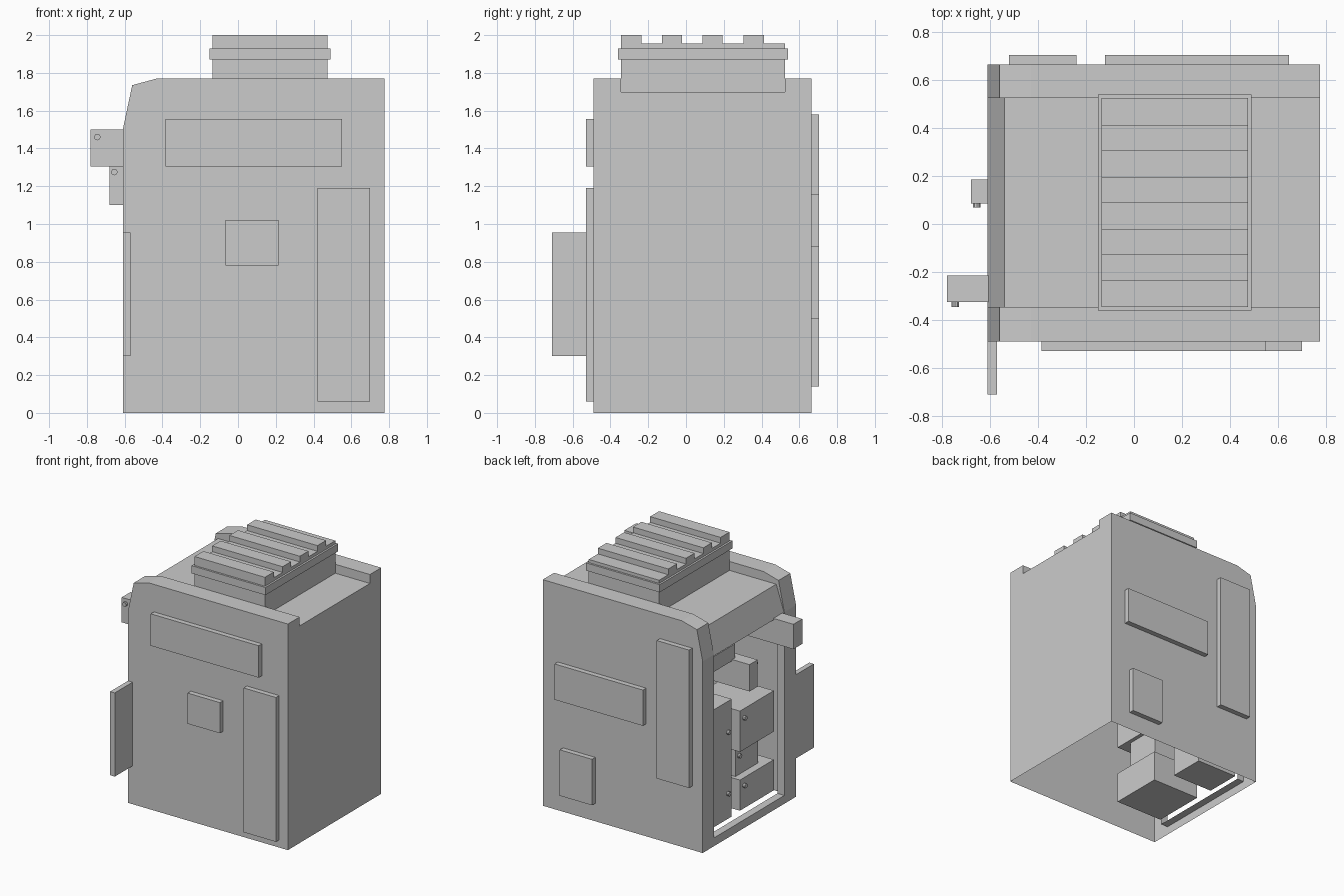
import bpy, bmesh, math
from mathutils import Matrix

if "Cube" in bpy.data.objects:
    bpy.data.objects.remove(bpy.data.objects["Cube"])


def finish(name, bm):
    bmesh.ops.remove_doubles(bm, verts=bm.verts, dist=0.0005)
    bmesh.ops.recalc_face_normals(bm, faces=bm.faces)
    me = bpy.data.meshes.new(name)
    bm.to_mesh(me)
    bm.free()
    ob = bpy.data.objects.new(name, me)
    bpy.context.collection.objects.link(ob)
    return ob


def box(name, x, y, z):
    bm = bmesh.new()
    size = (x[1] - x[0], y[1] - y[0], z[1] - z[0])
    mid = (sum(x) / 2, sum(y) / 2, sum(z) / 2)
    bmesh.ops.create_cube(bm, size=1, matrix=Matrix.Translation(mid) @ Matrix.Diagonal((*size, 1)))
    return finish(name, bm)


def knob(name, pos, axis):
    rot = Matrix.Rotation(math.pi / 2, 4, 'X' if axis == 'y' else 'Y')
    bm = bmesh.new()
    bmesh.ops.create_cone(bm, cap_ends=True, segments=10, radius1=0.017, radius2=0.017,
                          depth=0.02, matrix=Matrix.Translation(pos) @ rot)
    return finish(name, bm)


# Cabinet shell: raised front and back rims, sunken middle, open left side and bottom
rim = [(-0.61, 0), (-0.61, 1.5), (-0.56, 1.735), (-0.43, 1.77), (0.775, 1.77), (0.775, 0)]
sunk = [(-0.61, 1.49), (-0.54, 1.70), (0.775, 1.70)]
YF, YFI, YBI, YB = -0.49, -0.345, 0.525, 0.665
bm = bmesh.new()


def face(pts):
    bm.faces.new([bm.verts.new(p) for p in pts])


def strip(path, y0, y1):
    for (xa, za), (xb, zb) in zip(path, path[1:]):
        face([(xa, y0, za), (xb, y0, zb), (xb, y1, zb), (xa, y1, za)])


for y_out, y_in in ((YF, YFI), (YB, YBI)):
    face([(x, y_out, z) for x, z in rim])
    strip(rim, y_out, y_in)
    face([(x, y_in, z) for x, z in rim[1:5] + sunk[::-1]])
    # Door post reveal
    face([(-0.61, y_in, 0.065), (-0.55, y_in, 0.065), (-0.55, y_in, 1.49), (-0.61, y_in, 1.49)])
strip(sunk + [(0.775, 0)], YFI, YBI)
strip([(-0.61, 0), (-0.61, 0.065), (-0.55, 0.065)], YFI, YBI)
finish("cabinet_shell", bm)

# Roof vent stack with collar and ridges
box("vent_stack", (-0.135, 0.475), (YFI, YBI), (1.70, 1.955))
box("vent_collar", (-0.15, 0.49), (-0.36, 0.54), (1.87, 1.93))
for i, y in enumerate([(-0.345, -0.235), (-0.127, -0.022), (0.087, 0.193), (0.305, 0.412)]):
    box(f"vent_ridge_{i + 1}", (-0.135, 0.475), y, (1.955, 2.0))

# Raised panels on front and back
for name, x, z in [("front_wide_panel", (-0.385, 0.55), (1.305, 1.555)),
                   ("front_small_panel", (-0.065, 0.215), (0.78, 1.02)),
                   ("front_tall_panel", (0.42, 0.70), (0.06, 1.19))]:
    box(name, x, (-0.53, YF), z)
for name, x, z in [("back_wide_panel", (-0.12, 0.645), (0.88, 1.16)),
                   ("back_small_panel", (0.32, 0.60), (0.14, 0.50)),
                   ("back_tall_panel", (-0.52, -0.24), (0.50, 1.58))]:
    box(name, x, (YB, 0.705), z)
box("side_plate", (-0.61, -0.57), (-0.71, YF), (0.30, 0.955))

# Drawers and units inside the open side
box("upper_drawer", (-0.78, -0.35), (-0.325, -0.215), (1.305, 1.5))
box("middle_drawer", (-0.68, -0.25), (0.085, 0.185), (1.10, 1.31))
box("tall_unit", (-0.55, -0.2), (0.22, 0.50), (0.10, 1.02))
box("shelf_unit", (-0.53, -0.12), (-0.33, 0.09), (0.55, 0.87))
box("linking_unit", (-0.47, -0.15), (-0.22, 0.06), (0.33, 0.55))
box("low_unit", (-0.53, -0.12), (-0.33, 0.09), (0.09, 0.33))
box("top_unit", (-0.53, -0.2), (0.15, 0.42), (1.30, 1.42))

# Small knobs
for i, (pos, axis) in enumerate([((-0.745, -0.335, 1.46), 'y'), ((-0.655, 0.078, 1.275), 'y'),
                                 ((-0.56, 0.27, 0.78), 'x'), ((-0.56, 0.27, 0.30), 'x'),
                                 ((-0.54, 0.04, 0.80), 'x'), ((-0.48, 0.02, 0.48), 'x'),
                                 ((-0.54, 0.04, 0.27), 'x')]):
    knob(f"knob_{i + 1}", pos, axis)
